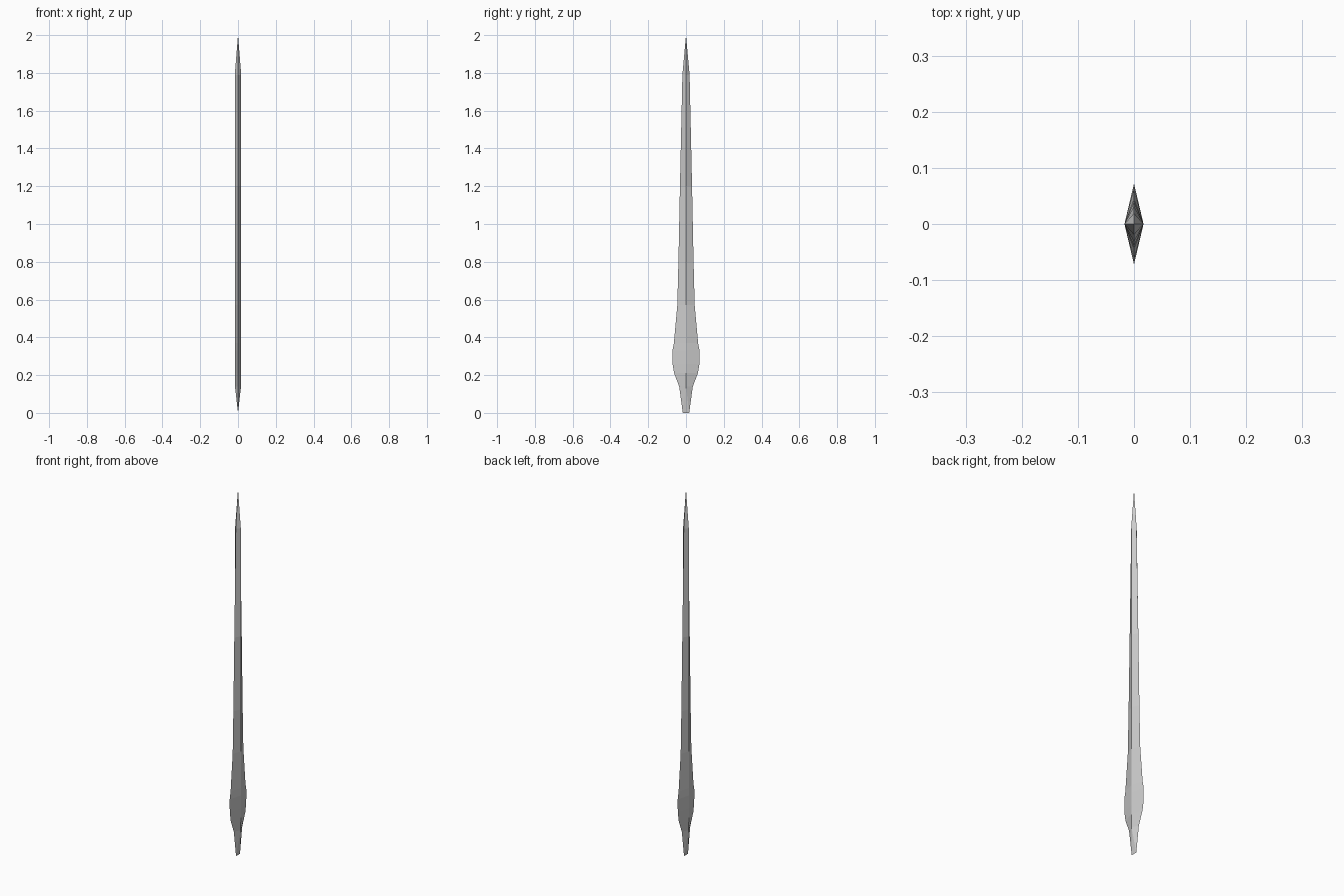
import bpy, bmesh

if "Cube" in bpy.data.objects:
    bpy.data.objects.remove(bpy.data.objects["Cube"])

# Blade stations: height, half width (y), half thickness (x)
STATIONS = [
    (0.14, 0.036, 0.016), (0.21, 0.063, 0.017), (0.26, 0.071, 0.017),
    (0.33, 0.072, 0.017), (0.37, 0.064, 0.017), (0.57, 0.046, 0.017),
    (0.80, 0.040, 0.017), (1.20, 0.032, 0.017), (1.79, 0.019, 0.017),
]

bm = bmesh.new()


def ring(z, w, t):
    return [bm.verts.new(p) for p in ((t, 0, z), (0, w, z), (-t, 0, z), (0, -w, z))]


# Diamond-section blade body
rings = [ring(*s) for s in STATIONS]
for a, b in zip(rings, rings[1:]):
    for i in range(4):
        j = (i + 1) % 4
        bm.faces.new((a[i], a[j], b[j], b[i]))

# Pointed tip
tip = bm.verts.new((0, 0, 2.0))
for i in range(4):
    bm.faces.new((rings[-1][i], rings[-1][(i + 1) % 4], tip))

# Foot thinning to a chisel edge along y
back, front = bm.verts.new((0, 0.017, 0)), bm.verts.new((0, -0.017, 0))
px, py, nx, ny = rings[0]
for f in ((px, back, py), (px, front, back), (px, ny, front),
          (nx, py, back), (nx, back, front), (nx, front, ny)):
    bm.faces.new(f)

bmesh.ops.recalc_face_normals(bm, faces=bm.faces)
mesh = bpy.data.meshes.new("blade")
bm.to_mesh(mesh)
bm.free()
bpy.context.collection.objects.link(bpy.data.objects.new("blade", mesh))
